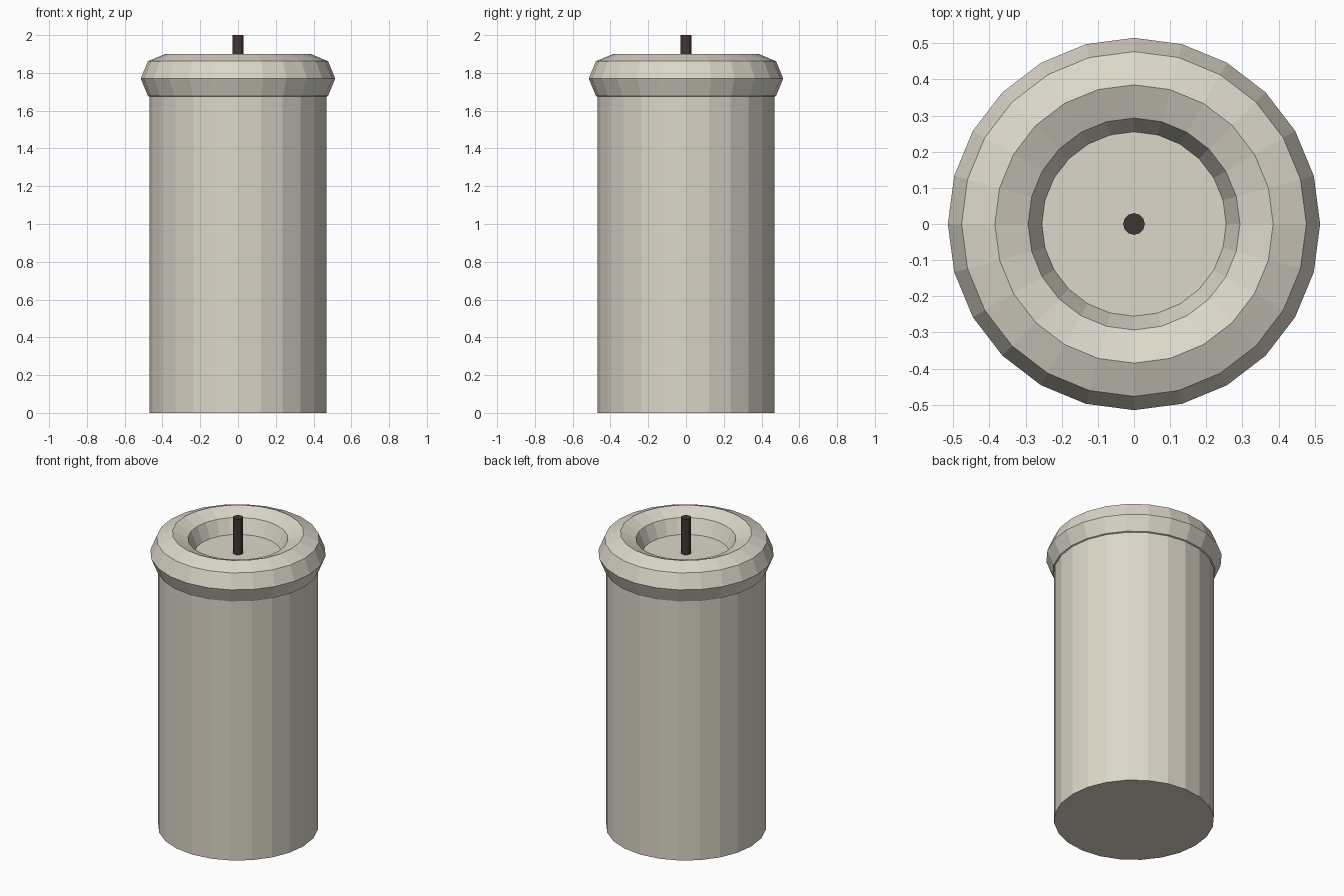
import bpy, math

if "Cube" in bpy.data.objects:
    bpy.data.objects.remove(bpy.data.objects["Cube"])

def material(name, rgb):
    m = bpy.data.materials.new(name)
    m.diffuse_color = (*rgb, 1.0)
    m.use_nodes = True
    m.node_tree.nodes["Principled BSDF"].inputs["Base Color"].default_value = m.diffuse_color
    return m

wax = material("cream_wax", (0.72, 0.68, 0.59))
char = material("dark_brown_wick", (0.055, 0.036, 0.032))

def finish(name, mat):
    ob = bpy.context.object
    ob.name = name
    ob.data.materials.append(mat)

def cylinder(name, r, z0, z1, sides, mat):
    bpy.ops.mesh.primitive_cylinder_add(vertices=sides, radius=r, depth=z1 - z0,
                                        location=(0, 0, (z0 + z1) / 2))
    finish(name, mat)

# Candle body; its top is the floor of the recess
cylinder("candle_body", 0.469, 0.0, 1.77, 24, wax)

# Rounded low-poly rim
bpy.ops.mesh.primitive_torus_add(major_segments=24, minor_segments=8,
                                 major_radius=0.385, minor_radius=0.13,
                                 location=(0, 0, 1.77))
finish("candle_rim", wax)

# Wick standing in the recess
cylinder("wick", 0.03, 1.75, 2.0, 12, char)
